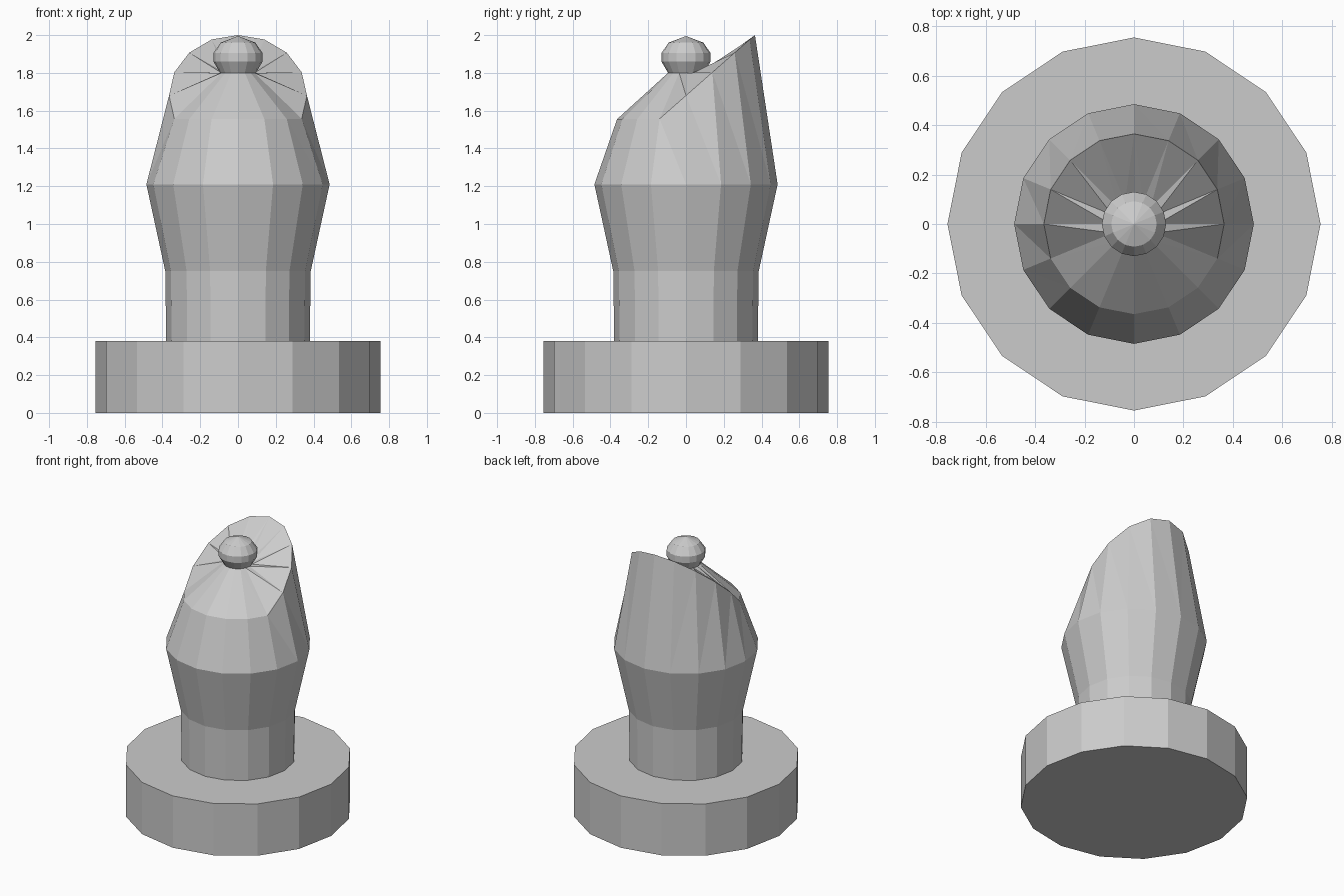
import bpy, bmesh
from math import cos, sin, pi

if "Cube" in bpy.data.objects:
    bpy.data.objects.remove(bpy.data.objects["Cube"])

N = 16  # sides of every turned part


def ring(bm, r, height):
    """Ring of N vertices; height is a number or a function of y."""
    verts = []
    for i in range(N):
        a = 2 * pi * i / N
        x, y = r * cos(a), r * sin(a)
        verts.append(bm.verts.new((x, y, height(y) if callable(height) else height)))
    return verts


def bridge(bm, low, up, split=False):
    for i in range(N):
        j = (i + 1) % N
        if not split:
            bm.faces.new((low[i], low[j], up[j], up[i]))
        elif N // 4 <= i < 3 * N // 4:   # left half, mirrored diagonal
            bm.faces.new((low[i], low[j], up[j]))
            bm.faces.new((low[i], up[j], up[i]))
        else:
            bm.faces.new((low[i], low[j], up[i]))
            bm.faces.new((low[j], up[j], up[i]))


def turned(name, profile, split_from=99, bottom=False, tip=None):
    bm = bmesh.new()
    rings = [ring(bm, r, z) for r, z in profile]
    for k in range(len(rings) - 1):
        # the cap's diagonals run the other way to the crown's
        if k == split_from + 1:
            outer, inner = rings[k], rings[k + 1]
            for i in range(N):
                j = (i + 1) % N
                if N // 4 <= i < 3 * N // 4:
                    bm.faces.new((outer[i], outer[j], inner[j]))
                    bm.faces.new((outer[i], inner[j], inner[i]))
                else:
                    bm.faces.new((outer[i], outer[j], inner[i]))
                    bm.faces.new((outer[j], inner[j], inner[i]))
        else:
            bridge(bm, rings[k], rings[k + 1], k == split_from)
    if bottom:
        bm.faces.new(rings[0][::-1])
    if tip is not None:
        top = bm.verts.new((0, 0, tip))
        for i in range(N):
            bm.faces.new((rings[-1][i], rings[-1][(i + 1) % N], top))
    mesh = bpy.data.meshes.new(name)
    bm.to_mesh(mesh)
    bm.free()
    obj = bpy.data.objects.new(name, mesh)
    bpy.context.collection.objects.link(obj)
    return obj


# slanted rim: flat at the front, rising to the back
def rim(y):
    return min(2.0, max(1.555, 1.68 + 0.88 * y))


# base disc, open where the stem stands
turned("base", [(0.755, 0), (0.755, 0.38), (0.38, 0.38)], bottom=True)

# stem, swelling head, slanted rim and sunken cap
turned("body", [(0.38, 0.38), (0.385, 0.75), (0.485, 1.21),
                (0.365, rim), (0.095, 1.80)], split_from=2)

# knob on top
turned("knob", [(0.095, 1.80), (0.13, 1.86), (0.13, 1.905), (0.092, 1.96)], tip=1.995)
